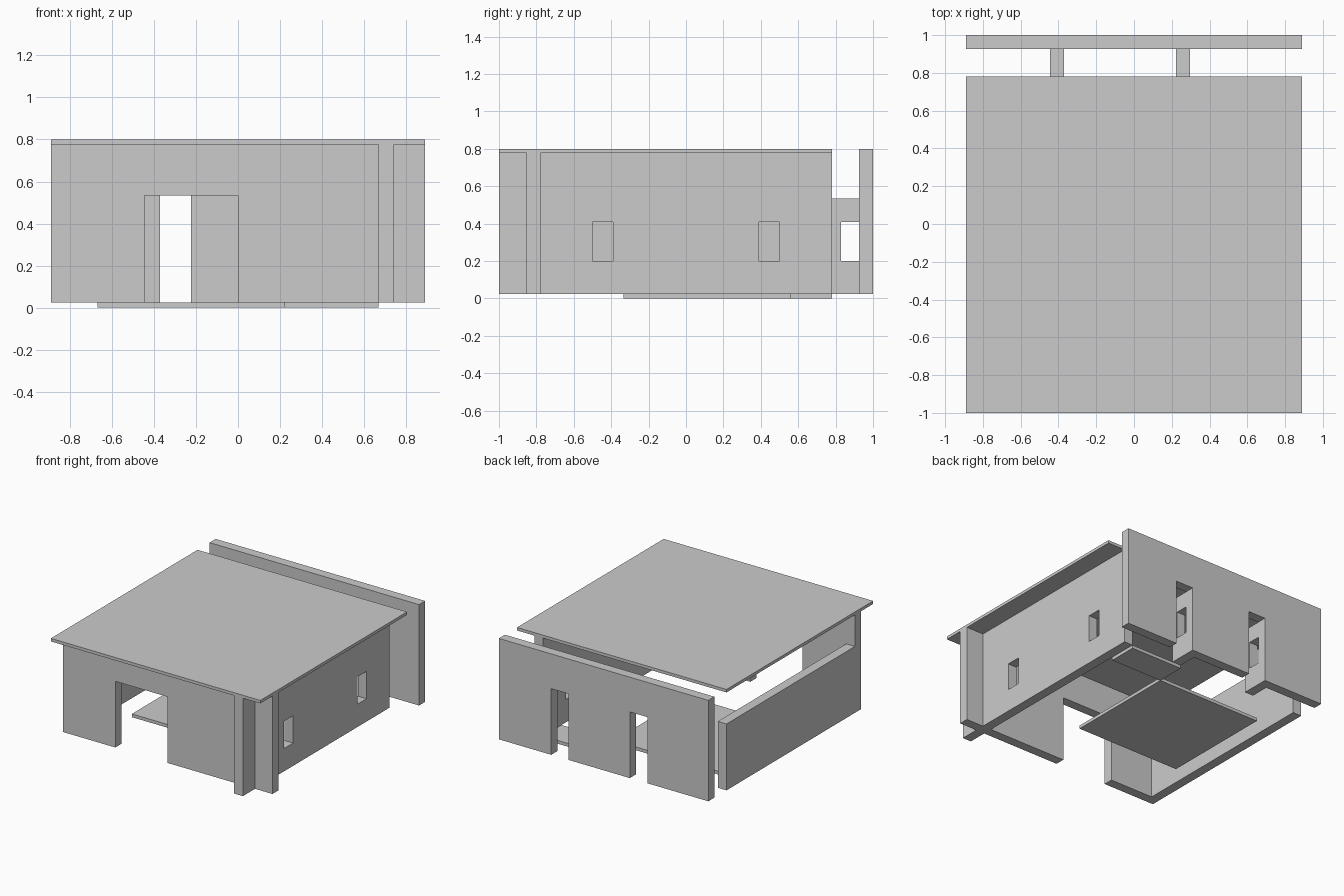
import bpy
import bmesh
from mathutils import Matrix, Vector

if "Cube" in bpy.data.objects:
    bpy.data.objects.remove(bpy.data.objects["Cube"])

Z0, ZT = 0.025, 0.80          # wall base and full wall top
DOOR, SILL, HEAD = 0.533, 0.20, 0.41


def box(name, x, y, z):
    """Axis-aligned box from (min, max) ranges."""
    lo, hi = Vector((x[0], y[0], z[0])), Vector((x[1], y[1], z[1]))
    bm = bmesh.new()
    bmesh.ops.create_cube(bm, size=1, matrix=Matrix.Translation((lo + hi) / 2)
                          @ Matrix.Diagonal((*(hi - lo), 1)))
    mesh = bpy.data.meshes.new(name)
    bm.to_mesh(mesh)
    bm.free()
    obj = bpy.data.objects.new(name, mesh)
    bpy.context.collection.objects.link(obj)
    return obj


def wall(name, x, y, z, openings):
    """Box wall with rectangular openings cut through its thickness."""
    obj = box(name, x, y, z)
    along_x = x[1] - x[0] > y[1] - y[0]
    for span, zr in openings:
        if along_x:
            cut = box("cutter", span, (y[0] - 0.1, y[1] + 0.1), zr)
        else:
            cut = box("cutter", (x[0] - 0.1, x[1] + 0.1), span, zr)
        cut.hide_render = True
        mod = obj.modifiers.new("opening", 'BOOLEAN')
        mod.operation, mod.solver, mod.object = 'DIFFERENCE', 'EXACT', cut
        bpy.context.view_layer.objects.active = obj
        bpy.ops.object.modifier_apply(modifier=mod.name)
        bpy.data.objects.remove(cut)
    return obj


door_z, window_z = (-0.1, DOOR), (SILL, HEAD)

# Roof slab
box("roof", (-0.89, 0.89), (-1, 0.78), (0.777, ZT))

# Front wall with one wide doorway
wall("front_wall", (-0.89, 0.89), (-0.853, -0.779), (Z0, ZT), [((-0.445, 0), door_z)])

# Right wall with two windows, crossing the front wall
wall("right_wall", (0.668, 0.742), (-1, 0.78), (Z0, ZT),
     [((-0.5, -0.39), window_z), ((0.39, 0.5), window_z)])

# Back wall with two narrow doorways
wall("back_wall", (-0.89, 0.89), (0.926, 1), (Z0, ZT),
     [((-0.371, -0.223), door_z), ((0.297, 0.445), door_z)])

# Low left wall
box("left_wall", (-0.89, -0.816), (-0.853, 0.78), (Z0, 0.535))

# Short partitions beside the back doorways, each with a window
for side, x0 in (("left", -0.445), ("right", 0.223)):
    wall(side + "_partition", (x0, x0 + 0.074), (0.78, 1), (Z0, DOOR),
         [((0.83, 0.94), window_z)])

# Floor slabs
box("main_floor", (-0.668, 0.223), (-0.334, 0.556), (0, Z0))
box("small_floor", (0.223, 0.668), (0.556, 0.78), (0, Z0))
